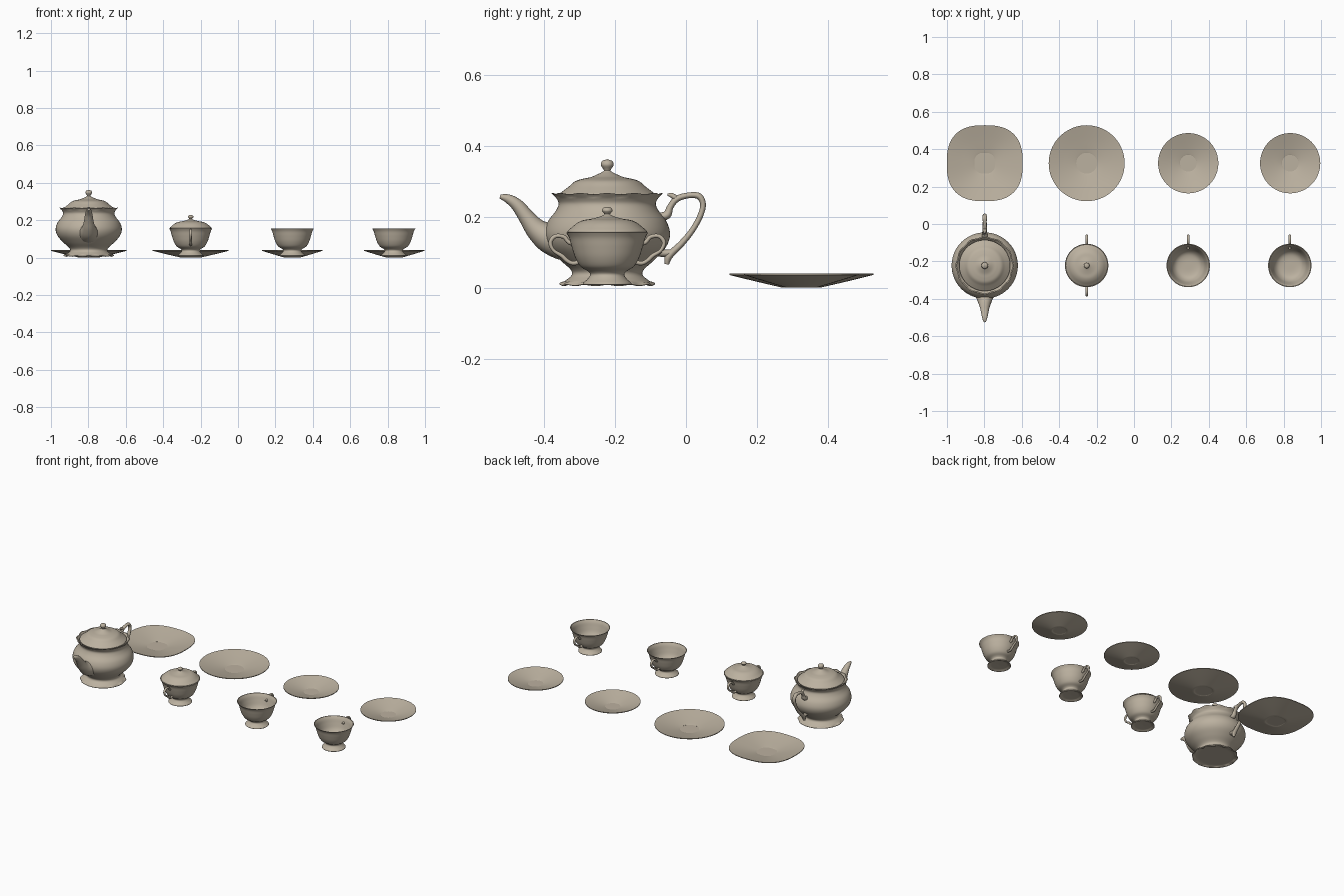
import bpy, bmesh, math
from mathutils import Vector

cube = bpy.data.objects.get("Cube")
if cube:
    bpy.data.objects.remove(cube)

china = bpy.data.materials.new("beige china")
china.use_nodes = True
COLOUR = (0.50, 0.44, 0.35, 1)
china.diffuse_color = COLOUR
china.node_tree.nodes["Principled BSDF"].inputs["Base Color"].default_value = COLOUR


def smooth_path(points, steps=5):
    """Catmull-Rom curve through points; a repeated point makes a corner."""
    pts = [Vector(p) for p in points]
    pts = [pts[0]] + pts + [pts[-1]]
    out = [pts[1]]
    for a, b, c, d in zip(pts, pts[1:], pts[2:], pts[3:]):
        if (c - b).length < 1e-6:
            continue
        for i in range(1, steps + 1):
            t = i / steps
            out.append(0.5 * (2 * b + (c - a) * t + (2 * a - 5 * b + 4 * c - d) * t * t
                              + (3 * b - a - 3 * c + d) * t ** 3))
    return out


def skin(name, rings, location):
    """Join equal rings of points into one smooth mesh object with end caps."""
    bm = bmesh.new()
    loops = [[bm.verts.new(p) for p in ring] for ring in rings]
    n = len(loops[0])
    for lo, hi in zip(loops, loops[1:]):
        for i in range(n):
            j = (i + 1) % n
            bm.faces.new((lo[i], lo[j], hi[j], hi[i]))
    bm.faces.new(loops[0][::-1])
    bm.faces.new(loops[-1])
    bmesh.ops.remove_doubles(bm, verts=bm.verts, dist=1e-5)
    bmesh.ops.recalc_face_normals(bm, faces=bm.faces)
    mesh = bpy.data.meshes.new(name)
    bm.to_mesh(mesh)
    bm.free()
    mesh.materials.append(china)
    obj = bpy.data.objects.new(name, mesh)
    obj.location = location
    bpy.context.collection.objects.link(obj)
    bpy.ops.object.select_all(action='DESELECT')
    obj.select_set(True)
    bpy.context.view_layer.objects.active = obj
    bpy.ops.object.shade_smooth_by_angle(angle=math.radians(40))
    return obj


def lathe(name, profile, location, outline=lambda a: 1, wave=lambda r, z: 0, sides=72):
    """Revolve (radius, height) points; wave gives the scallop depth."""
    rings = []
    for r, z in smooth_path(profile):
        r = max(r, 0.0004)
        ring = []
        for i in range(sides):
            a = math.tau * i / sides
            ripple = wave(r, z) * math.cos(12 * a)
            k = r * outline(a) + ripple
            ring.append((k * math.cos(a), k * math.sin(a), z + ripple * 0.6))
        rings.append(ring)
    return skin(name, rings, location)


def tube(name, path, location, width=1, side=1, sides=16):
    """Sweep an oval along (y, z, radius) points in the middle plane."""
    pts = smooth_path(path)
    rings = []
    for i, p in enumerate(pts):
        t = (pts[min(i + 1, len(pts) - 1)] - pts[max(i - 1, 0)]).to_2d().normalized()
        ring = []
        for k in range(sides):
            a = math.tau * k / sides
            u, v = math.cos(a) * p.z, math.sin(a) * p.z * width
            ring.append((v, side * (p.x - t.y * u), p.y + t.x * u))
        rings.append(ring)
    return skin(name, rings, location)


def squircle(a):
    n = 2.6
    return (abs(math.cos(a)) ** n + abs(math.sin(a)) ** n) ** (-1 / n)


# Teapot: body with flared scalloped rim and foot, open under the lid
ROW = -0.222
pot = (-0.798, ROW, 0)
lathe("teapot_body", [
    (0, 0.012), (0.11, 0.012), (0.11, 0.012), (0.128, 0.006), (0.131, 0.011), (0.115, 0.022),
    (0.1, 0.036), (0.104, 0.052), (0.135, 0.08), (0.166, 0.115), (0.177, 0.15),
    (0.168, 0.185), (0.146, 0.215), (0.137, 0.235), (0.142, 0.25), (0.154, 0.265),
    (0.154, 0.265), (0.148, 0.265), (0.148, 0.265), (0.135, 0.25), (0.128, 0.235),
    (0.11, 0.235), (0, 0.235)], pot,
    wave=lambda r, z: 0.003 if z > 0.255 or (z < 0.016 and r > 0.12) else 0)
lathe("teapot_lid", [
    (0, 0.24), (0.125, 0.24), (0.125, 0.24), (0.135, 0.258), (0.135, 0.264), (0.125, 0.272),
    (0.108, 0.285), (0.09, 0.3), (0.068, 0.307), (0.045, 0.312), (0.022, 0.322),
    (0.01, 0.329), (0.011, 0.334), (0.018, 0.346), (0.014, 0.357), (0, 0.362)], pot)
tube("teapot_spout", [
    (-0.1, 0.13, 0.055), (-0.135, 0.135, 0.054), (-0.168, 0.143, 0.043), (-0.2, 0.165, 0.031),
    (-0.226, 0.197, 0.023), (-0.252, 0.231, 0.018), (-0.278, 0.25, 0.013),
    (-0.302, 0.257, 0.006)], pot, width=1.1)
tube("teapot_handle", [
    (0.145, 0.2, 0.011), (0.168, 0.205, 0.012), (0.178, 0.228, 0.009), (0.196, 0.25, 0.009),
    (0.228, 0.26, 0.008), (0.258, 0.258, 0.009), (0.27, 0.235, 0.008), (0.262, 0.202, 0.008),
    (0.24, 0.162, 0.008), (0.21, 0.125, 0.009), (0.184, 0.1, 0.01), (0.172, 0.085, 0.01),
    (0.168, 0.066, 0.006)], pot, width=1.3)
tube("teapot_handle_joint", [
    (0.14, 0.1, 0.012), (0.162, 0.097, 0.01), (0.186, 0.1, 0.009)], pot, width=1.2)
tube("teapot_thumb_rest", [
    (0.196, 0.25, 0.008), (0.182, 0.26, 0.007), (0.17, 0.262, 0.003)], pot, width=1.2)

# Shared outer wall of the cups and the sugar bowl
WALL = [(0, 0.016), (0.05, 0.014), (0.05, 0.014), (0.066, 0.008), (0.068, 0.013),
        (0.056, 0.024), (0.048, 0.036), (0.054, 0.046), (0.075, 0.06), (0.09, 0.085),
        (0.1, 0.115), (0.107, 0.14), (0.116, 0.156), (0.116, 0.156)]
INSIDE = [(0.112, 0.156), (0.112, 0.156), (0.103, 0.14), (0.095, 0.115), (0.084, 0.085),
          (0.066, 0.064), (0.04, 0.056), (0, 0.055)]
EAR = [(0.088, 0.122, 0.006), (0.108, 0.128, 0.006), (0.122, 0.143, 0.006),
       (0.146, 0.145, 0.006), (0.16, 0.128, 0.006), (0.151, 0.105, 0.005),
       (0.128, 0.09, 0.006), (0.114, 0.077, 0.006), (0.098, 0.069, 0.006),
       (0.078, 0.072, 0.007)]

# Sugar bowl with lid and two handles
bowl = (-0.253, ROW, 0)
lathe("sugar_bowl", WALL + [(0.1, 0.154), (0, 0.154)], bowl)
lathe("sugar_bowl_lid", [
    (0, 0.15), (0.108, 0.154), (0.108, 0.154), (0.112, 0.159), (0.1, 0.17), (0.085, 0.182),
    (0.068, 0.19), (0.045, 0.194), (0.022, 0.2), (0.009, 0.206), (0.009, 0.209),
    (0.015, 0.217), (0.011, 0.225), (0, 0.228)], bowl)
for label, side in (("front", -1), ("back", 1)):
    tube("sugar_bowl_handle_" + label, EAR, bowl, width=1.2, side=side)

# Two cups with a handle at the back
for label, x in (("right", 0.29), ("left", 0.833)):
    lathe("cup_" + label, WALL + INSIDE, (x, ROW, 0))
    tube("cup_handle_" + label, EAR, (x, ROW, 0), width=1.2)


# Saucers: shallow dishes with a flat foot
def saucer(name, x, radius, foot, outline):
    rim = radius - foot
    profile = [(0, 0.003), (foot - 0.006, 0.003), (foot - 0.006, 0.003), (foot, 0.001),
               (foot, 0.001), (foot + rim * 0.5, 0.018), (radius, 0.036), (radius, 0.036),
               (radius, 0.04), (radius, 0.04), (foot + rim * 0.5, 0.023),
               (foot + 0.006, 0.009), (foot, 0.007), (foot, 0.007), (0, 0.007)]

    def shape(a):
        return outline(a)
    obj = lathe(name, profile, (x, 0.325, 0), shape)
    return obj


saucer("square_plate", -0.798, 0.203, 0.057, squircle)
saucer("round_plate", -0.253, 0.203, 0.057, lambda a: 1)
saucer("saucer_right", 0.29, 0.161, 0.045, lambda a: 1)
saucer("saucer_left", 0.835, 0.161, 0.045, lambda a: 1)
